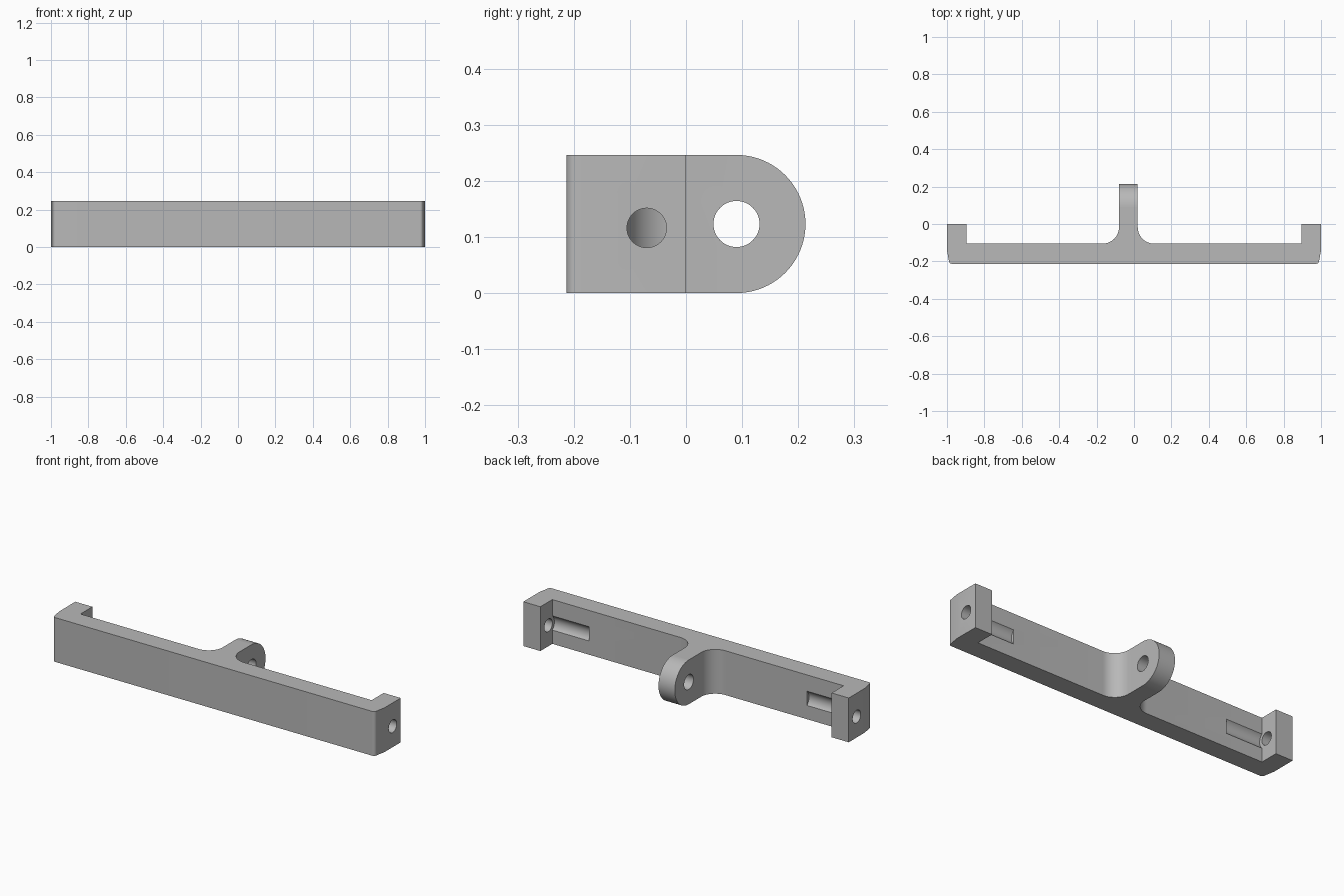
import bpy
import bmesh
from math import sin, cos, radians
from mathutils import Matrix, Vector

cube = bpy.data.objects.get("Cube")
if cube:
    bpy.data.objects.remove(cube, do_unlink=True)

HEIGHT = 0.246
PIN_Y, PIN_Z = -0.07, 0.116      # axis of the end holes
EYE_Y, EYE_Z = 0.09, 0.123       # axis of the lug hole

grey = bpy.data.materials.new("light_grey")
grey.use_nodes = True
colour = (0.48, 0.48, 0.48, 1)
grey.diffuse_color = colour
grey.node_tree.nodes["Principled BSDF"].inputs["Base Color"].default_value = colour


def arc(cx, cy, r, start, end, steps):
    angles = [radians(start + (end - start) * i / steps) for i in range(steps + 1)]
    return [(cx + r * cos(a), cy + r * sin(a)) for a in angles]


def add_object(name, bm):
    bmesh.ops.recalc_face_normals(bm, faces=bm.faces)
    mesh = bpy.data.meshes.new(name)
    bm.to_mesh(mesh)
    bm.free()
    mesh.materials.append(grey)
    obj = bpy.data.objects.new(name, mesh)
    bpy.context.collection.objects.link(obj)
    return obj


def extrude(name, points, direction):
    bm = bmesh.new()
    face = bm.faces.new([bm.verts.new(p) for p in points])
    result = bmesh.ops.extrude_face_region(bm, geom=[face])
    moved = [v for v in result["geom"] if isinstance(v, bmesh.types.BMVert)]
    bmesh.ops.translate(bm, verts=moved, vec=Vector(direction))
    return add_object(name, bm)


def rod(name, x0, x1, y, z, r):
    bm = bmesh.new()
    place = Matrix.Translation(((x0 + x1) / 2, y, z)) @ Matrix.Rotation(radians(90), 4, "Y")
    bmesh.ops.create_cone(bm, cap_ends=True, segments=48, radius1=r, radius2=r,
                          depth=abs(x1 - x0), matrix=place)
    return add_object(name, bm)


def cut(target, cutter):
    cutter.hide_render = True
    mod = target.modifiers.new("cut", "BOOLEAN")
    mod.operation = "DIFFERENCE"
    mod.solver = "EXACT"
    mod.object = cutter
    bpy.context.view_layer.objects.active = target
    bpy.ops.object.modifier_apply(modifier=mod.name)
    bpy.data.objects.remove(cutter, do_unlink=True)


# Plan outline: bar with end ears, and a filleted lug at the back
end = arc(0.973, -0.196, 0.017, -90, 0, 8) + [
    (1, -0.14), (1, 0), (0.895, 0), (0.895, -0.105)]
mirrored_end = [(-x, y) for x, y in reversed(end)]
lug = (arc(0.108, -0.017, 0.088, 270, 180, 14) + [(0.02, 0.213), (-0.08, 0.213)]
       + arc(-0.168, -0.017, 0.088, 0, -90, 14))
bracket = extrude("bracket", [(x, y, 0) for x, y in end + lug + mirrored_end],
                  (0, 0, HEIGHT))

# Round the free end of the lug
rounding = [(EYE_Y, 0.4)] + arc(EYE_Y, EYE_Z, EYE_Z, 89, -89, 40) + [
    (EYE_Y, -0.1), (0.4, -0.1), (0.4, 0.4)]
rounding[0] = (rounding[1][0], 0.4)
rounding[-3] = (rounding[1][0], -0.1)
cut(bracket, extrude("lug_rounding", [(-0.3, y, z) for y, z in rounding], (0.5, 0, 0)))

# Lug hole, then the ear holes and the shallow grooves beside them
cut(bracket, rod("lug_hole", -0.2, 0.2, EYE_Y, EYE_Z, 0.041))
for side in (-1, 1):
    cut(bracket, rod("ear_hole", side * 0.8, side * 1.1, PIN_Y, PIN_Z, 0.0352))
    cut(bracket, rod("groove", side * 0.67, side * 0.8949, PIN_Y, PIN_Z, 0.053))

bpy.ops.object.select_all(action="DESELECT")
bracket.select_set(True)
bpy.context.view_layer.objects.active = bracket
bpy.ops.object.shade_smooth_by_angle(angle=radians(30))
